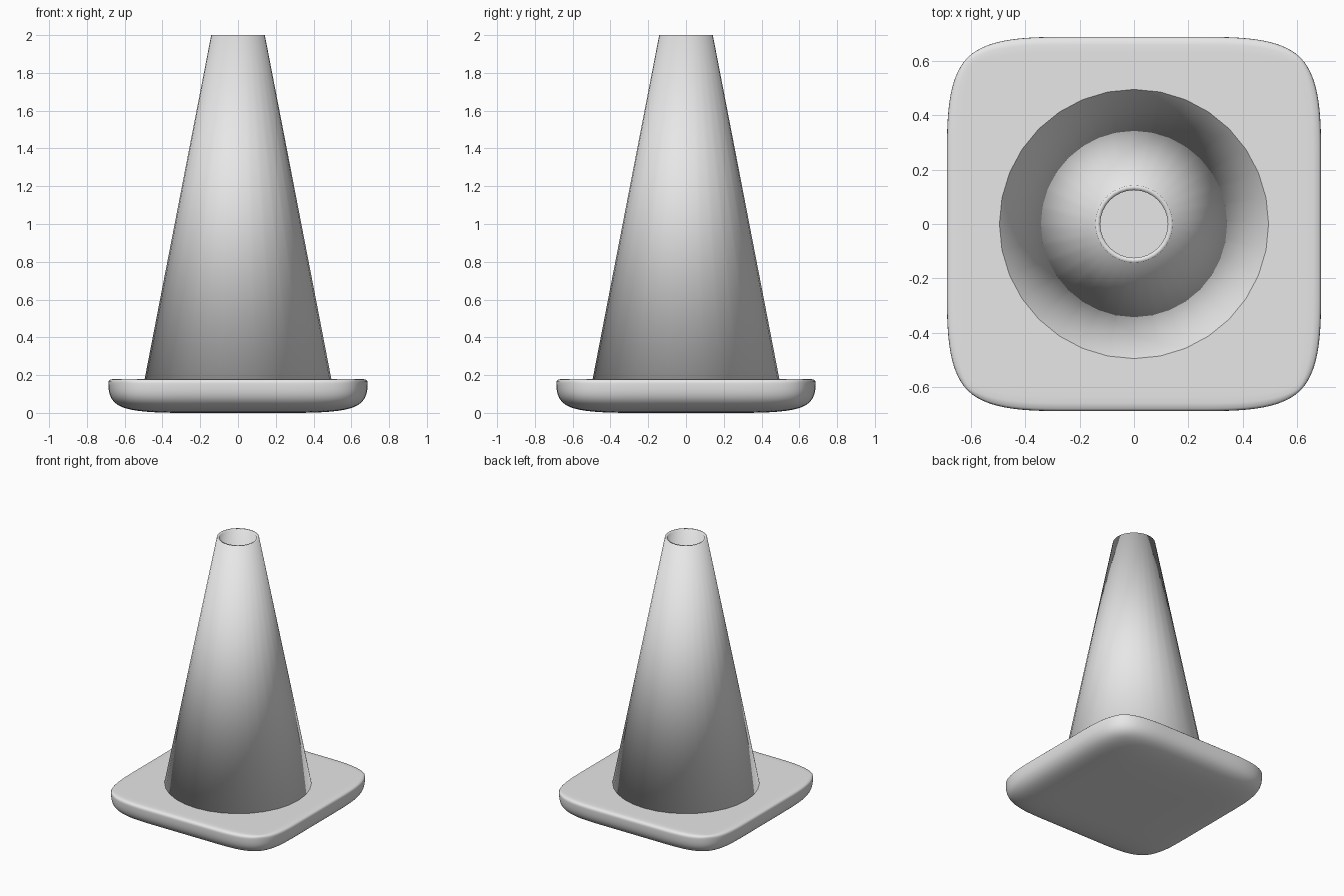
import bpy
import bmesh
import math

cube = bpy.data.objects.get("Cube")
if cube:
    bpy.data.objects.remove(cube, do_unlink=True)

grey = bpy.data.materials.new("light grey")
grey.use_nodes = True
COLOUR = (0.8, 0.8, 0.8, 1)
grey.diffuse_color = COLOUR
grey.node_tree.nodes["Principled BSDF"].inputs["Base Color"].default_value = COLOUR


def make_object(name, bm):
    """Turn a bmesh into a smooth shaded object."""
    bmesh.ops.recalc_face_normals(bm, faces=bm.faces[:])
    for face in bm.faces:
        face.smooth = True
    mesh = bpy.data.meshes.new(name)
    bm.to_mesh(mesh)
    bm.free()
    mesh.materials.append(grey)
    obj = bpy.data.objects.new(name, mesh)
    bpy.context.collection.objects.link(obj)
    return obj


# Base: a three by three slab, rounded by subdivision, with a firm upper rim
HALF, INNER, HEIGHT = 0.687, 0.23, 0.18
bm = bmesh.new()
bmesh.ops.create_grid(bm, x_segments=3, y_segments=3, size=HALF)
for v in bm.verts:
    for axis in (0, 1):
        if abs(v.co[axis]) < HALF - 0.01:
            v.co[axis] = math.copysign(INNER, v.co[axis])
top = bmesh.ops.extrude_face_region(bm, geom=bm.faces[:], use_keep_orig=True)
for item in top["geom"]:
    if isinstance(item, bmesh.types.BMVert):
        item.co.z = HEIGHT
crease = bm.edges.layers.float.new("crease_edge")
for e in bm.edges:
    is_top = all(v.co.z > HEIGHT - 0.01 for v in e.verts)
    is_rim = any(abs(f.normal.z) < 0.5 for f in e.link_faces)
    if is_top and is_rim:
        e[crease] = 0.8
base = make_object("base", bm)
subdivision = base.modifiers.new("rounding", "SUBSURF")
subdivision.levels = subdivision.render_levels = 4

# Cone: hollow shell spun from its wall section
SEGMENTS = 32
section = [(0.495, 0.175), (0.142, 2.0), (0.124, 1.997), (0.477, 0.175)]
bm = bmesh.new()
rings = []
for radius, z in section:
    ring = bmesh.ops.create_circle(bm, segments=SEGMENTS, radius=radius)["verts"]
    for v in ring:
        v.co.z = z
    rings.append(ring)
for a, b in zip(rings, rings[1:] + rings[:1]):
    for i in range(SEGMENTS):
        j = (i + 1) % SEGMENTS
        bm.faces.new((a[i], a[j], b[j], b[i]))
make_object("cone", bm)
